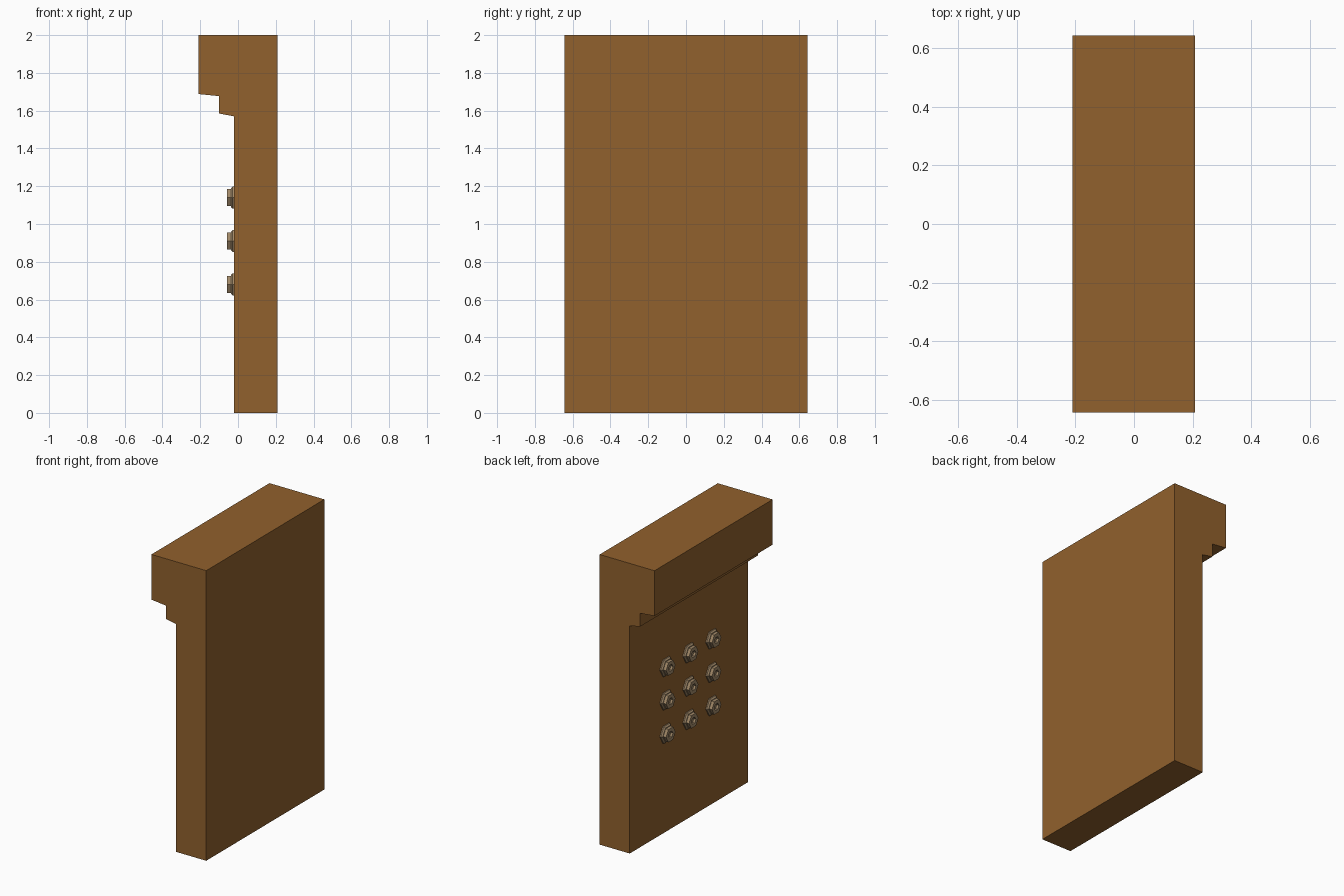
import bpy, bmesh, math

if "Cube" in bpy.data.objects:
    bpy.data.objects.remove(bpy.data.objects["Cube"])


def material(name, rgb):
    m = bpy.data.materials.new(name)
    m.diffuse_color = (*rgb, 1)
    m.use_nodes = True
    m.node_tree.nodes["Principled BSDF"].inputs["Base Color"].default_value = m.diffuse_color
    return m


def finish(bm, name, mat):
    bmesh.ops.recalc_face_normals(bm, faces=bm.faces[:])
    me = bpy.data.meshes.new(name)
    bm.to_mesh(me)
    bm.free()
    me.materials.append(mat)
    ob = bpy.data.objects.new(name, me)
    bpy.context.collection.objects.link(ob)
    return ob


wood = material("warm brown", (0.283, 0.119, 0.026))
metal = material("tan metal", (0.36, 0.25, 0.14))

# Stepped slab: front profile extruded along y
profile = [(-0.21, 2), (-0.21, 1.688), (-0.10, 1.677), (-0.10, 1.585),
           (-0.021, 1.57), (-0.021, 0), (0.208, 0), (0.208, 2)]
bm = bmesh.new()
face = bm.faces.new([bm.verts.new((x, -0.643, z)) for x, z in profile])
ext = bmesh.ops.extrude_face_region(bm, geom=[face])
bmesh.ops.translate(bm, vec=(0, 1.286, 0),
                    verts=[v for v in ext["geom"] if isinstance(v, bmesh.types.BMVert)])
finish(bm, "stepped_slab", wood)

# Hexagonal bolt: chamfered base, smaller nut, recessed socket (radius, depth)
rings = [(0.067, 0), (0.067, 0.008), (0.057, 0.017), (0.051, 0.017),
         (0.051, 0.038), (0.024, 0.038), (0.024, 0.022)]


def bolt(name, y, z):
    bm = bmesh.new()
    loops = [[bm.verts.new((-0.021 - d, y + r * math.cos(k * math.pi / 3),
                            z + r * math.sin(k * math.pi / 3))) for k in range(6)]
             for r, d in rings]
    for a, b in zip(loops, loops[1:]):
        for k in range(6):
            j = (k + 1) % 6
            bm.faces.new((a[k], a[j], b[j], b[k]))
    bm.faces.new(loops[0])
    bm.faces.new(loops[-1])
    finish(bm, name, metal)


# Three by three grid of bolts on the left face
for row in range(3):
    for col in range(3):
        bolt(f"bolt_{row}_{col}", (col - 1) * 0.25, 0.68 + row * 0.23)
